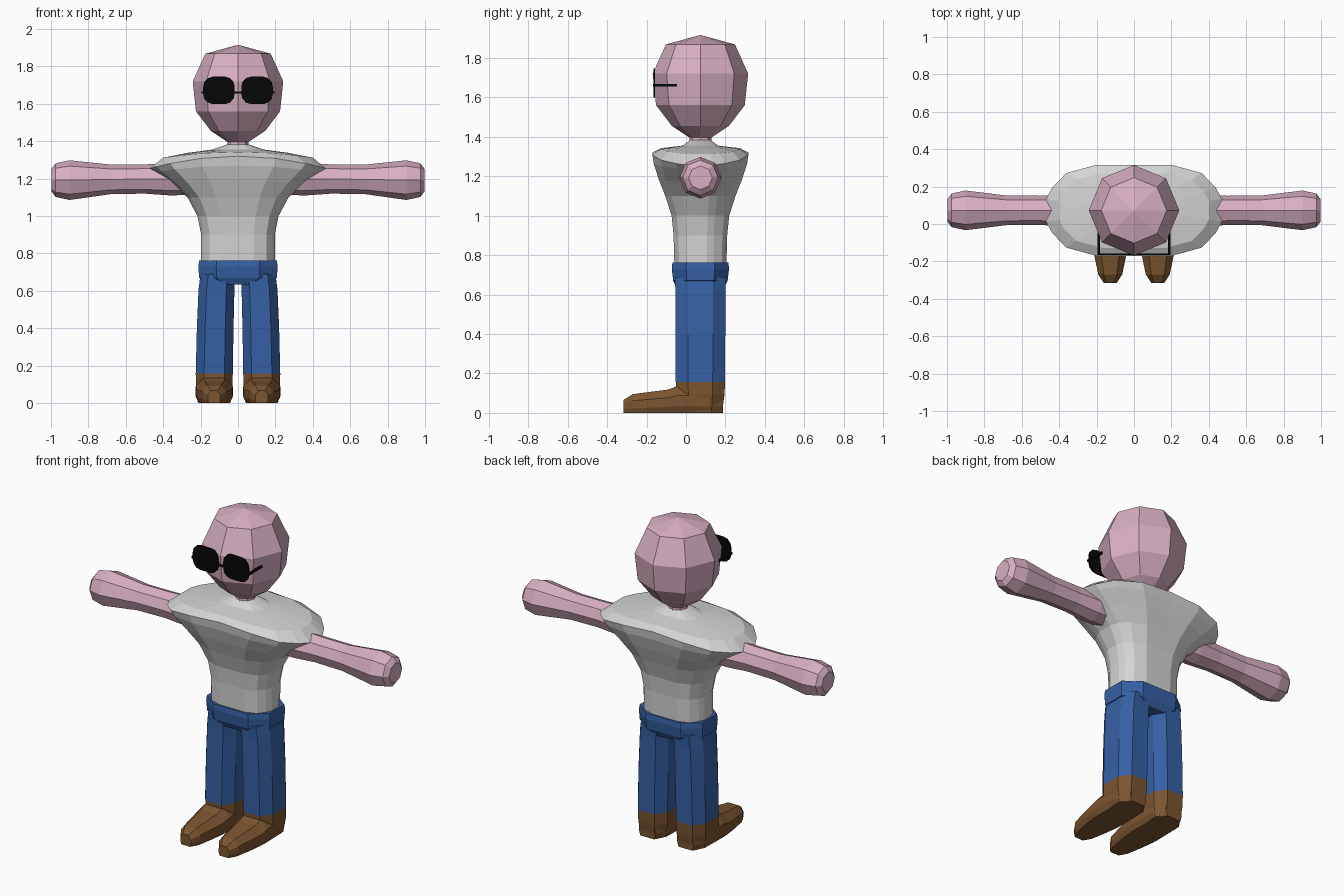
import bpy, bmesh, math
from mathutils import Vector

if "Cube" in bpy.data.objects:
    bpy.data.objects.remove(bpy.data.objects["Cube"])

CY = 0.073  # body centre line in y


def material(name, rgb):
    m = bpy.data.materials.new(name)
    m.diffuse_color = (*rgb, 1)
    m.use_nodes = True
    m.node_tree.nodes["Principled BSDF"].inputs["Base Color"].default_value = m.diffuse_color
    return m


SKIN = material("skin pink", (0.69, 0.43, 0.545))
SHIRT = material("shirt white", (0.66, 0.66, 0.66))
DENIM = material("denim blue", (0.036, 0.118, 0.37))
LEATHER = material("shoe brown", (0.20, 0.09, 0.03))
BLACK = material("glasses black", (0.002, 0.002, 0.002))


def loft(name, rings, mat):
    """Skin a list of closed rings, capping both ends."""
    bm = bmesh.new()
    rows = [[bm.verts.new(p) for p in ring] for ring in rings]
    n = len(rows[0])
    for a, b in zip(rows, rows[1:]):
        for i in range(n):
            j = (i + 1) % n
            bm.faces.new((a[i], a[j], b[j], b[i]))
    bm.faces.new(rows[0])
    bm.faces.new(rows[-1])
    bmesh.ops.recalc_face_normals(bm, faces=bm.faces)
    me = bpy.data.meshes.new(name)
    bm.to_mesh(me)
    bm.free()
    me.materials.append(mat)
    ob = bpy.data.objects.new(name, me)
    bpy.context.collection.objects.link(ob)
    return ob


def mirrored(quarter):
    """Turn points of the first quadrant (from +x to +y) into a full outline."""
    left = [(-x, y) for x, y in reversed(quarter) if x > 0]
    top = quarter + left
    return top + [(x, -y) for x, y in reversed(top) if y > 0]


OCT = [(math.cos(i * math.pi / 4), math.sin(i * math.pi / 4)) for i in range(8)]
BOXY = mirrored([(1, 0.5), (0.55, 1)])
TORSO = mirrored([(1, 0.25), (0.93, 0.5), (0.77, 0.82), (0.43, 1), (0, 1)])


def level(outline, z, hx, hy, cx=0, cy=CY, drop=0):
    return [(cx + x * hx, cy + y * hy, z - drop * x * x) for x, y in outline]


# head and neck
loft("head", [level(OCT, z, r, r) for z, r in (
    (1.34, 0.06), (1.395, 0.055), (1.455, 0.145), (1.56, 0.225),
    (1.72, 0.242), (1.868, 0.175), (1.915, 0.002))], SKIN)

# shirt, with the shoulders drooping at the sides
loft("shirt", [level(TORSO, z, hx, hy, drop=d) for z, hx, hy, d in (
    (0.75, 0.197, 0.132, 0), (0.90, 0.197, 0.136, 0), (1.00, 0.217, 0.146, 0),
    (1.10, 0.27, 0.178, 0), (1.19, 0.35, 0.212, 0.02), (1.27, 0.44, 0.237, 0.035),
    (1.32, 0.47, 0.243, 0.065), (1.342, 0.40, 0.20, 0.03), (1.35, 0.27, 0.13, 0.012),
    (1.355, 0.14, 0.09, 0), (1.383, 0.055, 0.052, 0))], SHIRT)

# trouser hips
loft("hips", [level(BOXY, z, hx, hy) for z, hx, hy in (
    (0.762, 0.208, 0.142), (0.73, 0.212, 0.145), (0.67, 0.208, 0.138),
    (0.635, 0.14, 0.12))], DENIM)

# shoe cross-section: flat sole, chamfered top
SHOE = [(-0.85, 0), (-1, 0.25), (-1, 0.65), (-0.55, 1),
        (0.55, 1), (1, 0.65), (1, 0.25), (0.85, 0)]
LENS = mirrored([(1, 0.25), (0.93, 0.62), (0.7, 0.9), (0.4, 1)])


def bar(name, a, b, r=0.006):
    """Thin square rod between two points."""
    a, b = Vector(a), Vector(b)
    d = (b - a).normalized()
    u = d.cross(Vector((0, 0, 1))) * r
    v = Vector((0, 0, r))
    loft(name, [[p + u + v, p - u + v, p - u - v, p + u - v] for p in (a, b)], BLACK)


for side, s in (("left", 1), ("right", -1)):
    # arm, thicker at shoulder and fist
    loft(side + "_arm", [[(s * x, CY + a * r, z + b * r) for a, b in OCT]
                         for x, z, r in ((0.22, 1.195, 0.08), (0.36, 1.197, 0.087),
                                         (0.50, 1.198, 0.078), (0.68, 1.196, 0.079),
                                         (0.90, 1.192, 0.106), (0.975, 1.192, 0.09),
                                         (0.998, 1.192, 0.06))], SKIN)
    # trouser leg
    loft(side + "_leg", [level(BOXY, z, hx, hy, s * cx) for z, cx, hx, hy in (
        (0.69, 0.108, 0.092, 0.13), (0.61, 0.115, 0.096, 0.126),
        (0.40, 0.122, 0.098, 0.126), (0.157, 0.127, 0.099, 0.125))], DENIM)
    # shoe ankle and foot
    loft(side + "_ankle", [level(BOXY, z, hx, hy, s * 0.127) for z, hx, hy in (
        (0.157, 0.099, 0.125), (0.09, 0.098, 0.122), (0.005, 0.085, 0.11))], LEATHER)
    loft(side + "_foot", [[(s * 0.127 + x * w, y, z * h) for x, z in SHOE]
                          for y, w, h in ((0.187, 0.055, 0.12), (0.12, 0.095, 0.13),
                                          (-0.04, 0.099, 0.138), (-0.09, 0.097, 0.118),
                                          (-0.17, 0.085, 0.108), (-0.27, 0.064, 0.095),
                                          (-0.316, 0.034, 0.066))], LEATHER)
    # sunglasses lens and temple
    loft(side + "_lens", [[(s * 0.102 + x * 0.084, y, 1.672 + z * 0.073)
                           for x, z in LENS] for y in (-0.166, -0.157)], BLACK)
    bar(side + "_temple", (s * 0.188, -0.166, 1.66), (s * 0.188, -0.045, 1.66))

bar("bridge", (-0.03, -0.161, 1.66), (0.03, -0.161, 1.66))
